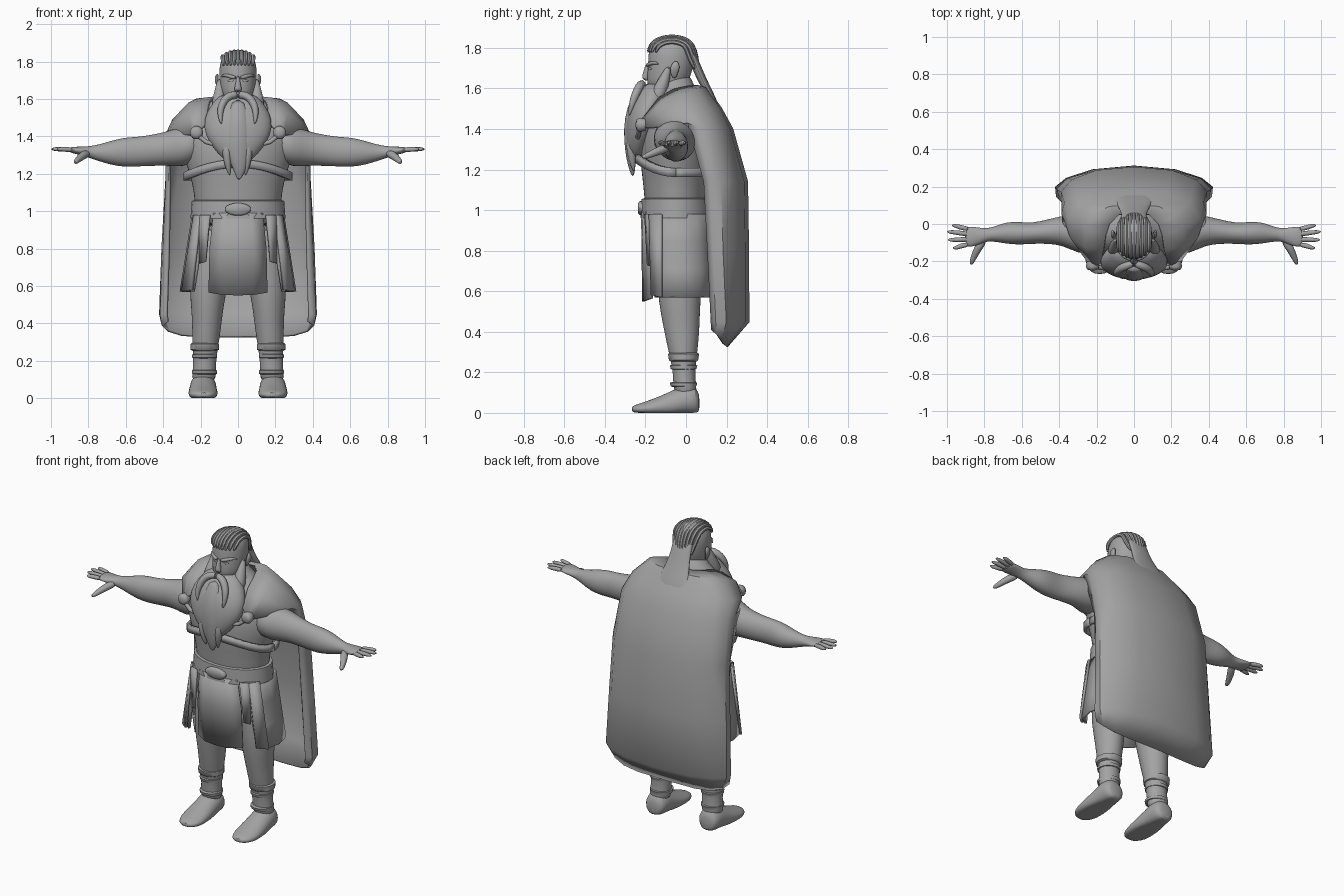
import bpy, bmesh, math
from mathutils import Vector

grey = bpy.data.materials.new("stone_grey")
grey.diffuse_color = (0.37, 0.37, 0.37, 1)


def finish(name, verts, faces, mirror=False, sub=0, thick=0, angle=50):
    me = bpy.data.meshes.new(name)
    me.from_pydata(verts, [], faces)
    bm = bmesh.new()
    bm.from_mesh(me)
    bmesh.ops.recalc_face_normals(bm, faces=bm.faces)
    bm.to_mesh(me)
    bm.free()
    ob = bpy.data.objects.new(name, me)
    bpy.context.collection.objects.link(ob)
    me.materials.append(grey)
    if mirror:
        ob.modifiers.new("mirror", 'MIRROR').merge_threshold = 0.002
    if thick:
        m = ob.modifiers.new("thickness", 'SOLIDIFY')
        m.thickness, m.offset = thick, 0
    if sub:
        m = ob.modifiers.new("smooth", 'SUBSURF')
        m.levels = m.render_levels = sub
    bpy.ops.object.select_all(action='DESELECT')
    bpy.context.view_layer.objects.active = ob
    ob.select_set(True)
    bpy.ops.object.shade_smooth_by_angle(angle=math.radians(angle))
    return ob


def skin(name, rings, **kw):
    """Closed loft through rings of equal point count, capped at both ends."""
    n = len(rings[0])
    verts = [p for r in rings for p in r]
    faces = [(i * n + j, i * n + (j + 1) % n, (i + 1) * n + (j + 1) % n, (i + 1) * n + j)
             for i in range(len(rings) - 1) for j in range(n)]
    faces += [tuple(range(n)), tuple(range(len(verts) - n, len(verts)))]
    return finish(name, verts, faces, **kw)


def loft(name, axis, secs, n=18, floor=None, **kw):
    """Ellipse sections (x, y, z, radius_a, radius_b) across one axis."""
    a, b = {'x': ((0, 1, 0), (0, 0, 1)), 'y': ((1, 0, 0), (0, 0, 1)), 'z': ((1, 0, 0), (0, 1, 0))}[axis]
    rings = []
    for x, y, z, ra, rb in secs:
        r = []
        for k in range(n):
            t = 2 * math.pi * k / n
            p = Vector((x, y, z)) + Vector(a) * ra * math.cos(t) + Vector(b) * rb * math.sin(t)
            if floor is not None:
                p.z = max(p.z, floor)
            r.append(p)
        rings.append(r)
    return skin(name, rings, **kw)


def tube(name, pts, ref=(0, 1, 0), flat=1.0, n=8, **kw):
    """Tapered tube along points (x, y, z, radius)."""
    P = [Vector(p[:3]) for p in pts]
    rings = []
    for i, p in enumerate(P):
        d = (P[min(i + 1, len(P) - 1)] - P[max(i - 1, 0)]).normalized()
        s = d.cross(Vector(ref)).normalized()
        u = s.cross(d)
        rings.append([p + pts[i][3] * (s * math.cos(2 * math.pi * k / n) + u * flat * math.sin(2 * math.pi * k / n))
                      for k in range(n)])
    return skin(name, rings, **kw)


def sheet(name, rows, **kw):
    n = len(rows[0])
    faces = [(i * n + j, i * n + j + 1, (i + 1) * n + j + 1, (i + 1) * n + j)
             for i in range(len(rows) - 1) for j in range(n - 1)]
    return finish(name, [p for r in rows for p in r], faces, **kw)


# Torso and neck
loft("torso", 'z', [(0, -.045, .9, .22, .15), (0, -.05, 1.05, .232, .155), (0, -.05, 1.15, .245, .165),
                    (0, -.05, 1.25, .28, .178), (0, -.05, 1.36, .305, .175), (0, -.045, 1.46, .29, .15),
                    (0, -.04, 1.54, .21, .12), (0, -.05, 1.62, .09, .085), (0, -.06, 1.68, .075, .08)], n=24, sub=1)

# Arms and hands
loft("arm", 'x', [(.2, -.06, 1.36, .11, .1), (.3, -.05, 1.345, .11, .11), (.38, -.035, 1.335, .08, .092),
                  (.46, -.04, 1.325, .066, .084), (.54, -.05, 1.318, .056, .08), (.61, -.05, 1.315, .062, .08),
                  (.68, -.047, 1.312, .06, .065), (.74, -.053, 1.312, .042, .046), (.785, -.058, 1.315, .034, .034),
                  (.82, -.064, 1.32, .044, .026), (.87, -.068, 1.326, .056, .019), (.905, -.07, 1.328, .053, .014)],
     mirror=True, sub=1)
for i, (y0, y1, x1) in enumerate([(-.028, -.008, .975), (-.055, -.042, 1.0), (-.082, -.085, .995), (-.108, -.128, .97)]):
    tube("finger_%d" % (i + 1), [(.88, y0, 1.328, .015), (.93, (y0 + y1) / 2, 1.331, .014),
                                 (x1 - .02, y1, 1.332, .012), (x1, y1, 1.332, .005)],
         ref=(0, 0, 1), mirror=True, sub=1)
tube("thumb", [(.80, -.08, 1.312, .024), (.835, -.13, 1.295, .024), (.856, -.175, 1.275, .018),
               (.868, -.205, 1.263, .014), (.872, -.218, 1.26, .005)], ref=(0, 0, 1), mirror=True, sub=1)

# Legs, shin wraps and shoes
loft("leg", 'z', [(.115, -.03, .95, .11, .12), (.145, -.03, .7, .115, .115), (.163, -.033, .55, .096, .105),
                  (.165, -.022, .42, .08, .09), (.172, -.016, .32, .075, .076), (.177, -.01, .22, .062, .056),
                  (.18, -.008, .15, .062, .056), (.184, 0, .08, .07, .06)], mirror=True, sub=1)
for z, r, h in [(.275, .076, .022), (.225, .067, .012), (.14, .067, .012)]:
    loft("shin_wrap", 'z', [(.178, -.012, z - h, r - .012, r - .012), (.178, -.012, z - h * .7, r, r - .003),
                            (.178, -.012, z + h * .7, r, r + .002), (.178, -.012, z + h, r - .012, r - .008)], mirror=True)
loft("shoe", 'y', [(.186, .068, .045, .04, .04), (.186, .05, .06, .066, .07), (.186, 0, .065, .072, .075),
                   (.187, -.06, .04, .074, .075), (.187, -.13, .03, .08, .052), (.187, -.2, .02, .078, .036),
                   (.185, -.25, .018, .055, .022), (.183, -.268, .018, .025, .012)], floor=0.0, mirror=True, sub=1)

# Skirt, front panel and hanging straps
top = [(.17, -.18), (.22, -.13), (.24, -.04), (.225, .05), (.13, .11), (0, .125)]
low = [(.235, -.15), (.285, -.115), (.305, -.03), (.28, .07), (.16, .125), (0, .135)]
rows = [[(a[0] + (b[0] - a[0]) * t, a[1] + (b[1] - a[1]) * t, .98 - .41 * t) for a, b in zip(top, low)]
        for t in (0, .33, .66, 1)]
sheet("skirt", rows, mirror=True, thick=.014)
sheet("front_panel", [[(0, -.215, .99), (.07, -.212, .99), (.13, -.19, .99)],
                      [(0, -.212, .8), (.08, -.207, .8), (.15, -.178, .8)],
                      [(0, -.21, .55), (.08, -.205, .552), (.155, -.17, .565)]], mirror=True, thick=.014)
sheet("hanging_strap", [[(.15, -.2, .98), (.205, -.175, .98)], [(.172, -.187, .73), (.205, -.165, .72)]],
      mirror=True, thick=.014)
sheet("side_strap", [[(.2, -.18, .98), (.235, -.12, .98)], [(.245, -.17, .58), (.3, -.12, .57)]],
      mirror=True, thick=.014)

# Belt and buckle
loft("belt", 'z', [(0, -.047, .96, .235, .16), (0, -.047, .962, .254, .178), (0, -.047, 1.055, .247, .172),
                   (0, -.047, 1.06, .23, .155)], n=28, angle=35)
loft("buckle", 'y', [(0, -.2, 1.01, .07, .034), (0, -.228, 1.01, .07, .034), (0, -.237, 1.01, .058, .024)], n=20)

# Chest strap, rising toward the middle of the front
for k, h in enumerate((0.0,)):
    rows = [[], []]
    for j in range(33):
        t = 2 * math.pi * j / 32
        z = 1.185 + .07 * max(0, -math.sin(t)) ** 2
        for r, dz in zip(rows, (-.022, .022)):
            r.append((.283 * math.cos(t), -.05 + .192 * math.sin(t), z + dz))
    sheet("chest_strap", rows, thick=.018)

# Cape: half profile rows from back centre to front edge, collar down to hem
cape = [
    [(0, .05, 1.61), (.08, .05, 1.61), (.13, 0, 1.605), (.15, -.06, 1.59), (.16, -.13, 1.55), (.175, -.2, 1.46)],
    [(0, .1, 1.6), (.13, .09, 1.6), (.22, .05, 1.595), (.26, -.02, 1.575), (.26, -.12, 1.525), (.21, -.225, 1.43)],
    [(0, .17, 1.5), (.17, .16, 1.5), (.29, .11, 1.5), (.345, .03, 1.485), (.335, -.07, 1.465), (.24, -.205, 1.405)],
    [(0, .225, 1.4), (.18, .21, 1.4), (.31, .17, 1.4), (.365, .11, 1.4), (.38, .06, 1.41), (.375, .01, 1.43)],
    [(0, .298, 1.14), (.2, .28, 1.14), (.33, .23, 1.14), (.383, .17, 1.14), (.38, .12, 1.14), (.365, .09, 1.14)],
    [(0, .303, .8), (.2, .285, .8), (.345, .24, .8), (.402, .18, .8), (.395, .135, .8), (.37, .11, .8)],
    [(0, .305, .45), (.22, .285, .45), (.36, .24, .45), (.415, .195, .45), (.41, .15, .45), (.38, .128, .45)],
    [(0, .2, .33), (.2, .195, .33), (.3, .185, .338), (.37, .17, .36), (.4, .15, .39), (.375, .13, .41)]]
sheet("cape", cape, mirror=True, thick=.016, angle=40)
loft("cape_clasp", 'y', [(.222, -.2, 1.42, .03, .03), (.222, -.228, 1.42, .036, .036), (.222, -.243, 1.42, .028, .028),
                         (.222, -.248, 1.42, .012, .012)], n=14, mirror=True)
tube("clasp_cord", [(.222, -.225, 1.41, .012), (.17, -.235, 1.37, .012), (.1, -.24, 1.35, .012)], mirror=True)

# Head, face and ears
loft("head", 'z', [(0, -.09, 1.58, .07, .08), (0, -.095, 1.62, .09, .1), (0, -.08, 1.68, .1, .112),
                   (0, -.072, 1.74, .102, .115), (0, -.072, 1.79, .098, .114), (0, -.068, 1.83, .08, .098),
                   (0, -.062, 1.855, .045, .06), (0, -.06, 1.862, .015, .02)], n=20, sub=1)
loft("nose", 'z', [(0, -.19, 1.725, .009, .008), (0, -.195, 1.69, .012, .014), (0, -.2, 1.66, .02, .018),
                   (0, -.2, 1.648, .022, .016), (0, -.193, 1.638, .012, .008)], n=10, sub=1)
tube("brow", [(.008, -.19, 1.712, .01), (.04, -.184, 1.72, .012), (.075, -.155, 1.73, .009), (.09, -.135, 1.718, .004)],
     mirror=True, sub=1)
tube("eye", [(.02, -.182, 1.697, .004), (.038, -.178, 1.698, .009), (.058, -.164, 1.698, .004)], mirror=True, sub=1)
tube("ear", [(.1, -.055, 1.65, .01), (.108, -.06, 1.675, .02), (.114, -.055, 1.7, .026), (.114, -.05, 1.72, .02),
             (.108, -.05, 1.735, .008)], ref=(1, 0, 0), flat=.5, mirror=True, sub=1)

# Combed hair strands and the tail down the back
for i in range(9):
    t = (i - 4) / 4
    c = math.sqrt(1 - .55 * t * t)
    pts = [(.075 * t, -.072 - .118 * c, 1.775, .007)]
    for k in range(1, 8):
        a = math.pi * k / 8
        pts.append((.082 * t, -.07 - .114 * c * math.cos(a), 1.775 + .082 * c * math.sin(a) ** .8, .0125))
    pts += [(.07 * t, -.07 + .122 * c, 1.76, .0125), (.058 * t, .02 + .04 * c, 1.69, .011)]
    tube("hair_strand", pts, ref=(1, 0, 0), n=6, sub=1)
loft("hair_tail", 'z', [(0, .15, 1.495, .09, .008), (0, .15, 1.51, .106, .016), (0, .118, 1.57, .098, .022),
                        (0, .08, 1.64, .08, .025), (0, .05, 1.71, .066, .025), (0, .028, 1.77, .07, .022),
                        (0, 0, 1.82, .055, .015)], n=16, sub=1)

# Beard with side whiskers, centre lock and moustache
loft("beard", 'z', [(0, -.245, 1.25, .05, .03), (0, -.24, 1.3, .1, .055), (0, -.225, 1.37, .16, .075),
                    (0, -.21, 1.45, .188, .085), (0, -.18, 1.53, .172, .095), (0, -.155, 1.59, .125, .075),
                    (0, -.14, 1.63, .095, .06)], n=24, sub=1)
tube("side_whisker", [(.098, -.085, 1.71, .012), (.098, -.1, 1.66, .026), (.1, -.125, 1.6, .04), (.11, -.15, 1.53, .04)],
     mirror=True, sub=1)
loft("centre_lock", 'z', [(.005, -.262, 1.165, .008, .006), (.01, -.268, 1.22, .035, .02), (0, -.275, 1.3, .06, .028),
                          (0, -.275, 1.4, .066, .034), (0, -.262, 1.5, .058, .034), (0, -.228, 1.6, .035, .02)], n=14, sub=1)
for x in (-.062, .055):
    tube("beard_tip", [(x, -.27, 1.36, .03), (x * .95, -.27, 1.28, .025), (x * .8, -.262, 1.22, .014),
                       (x * .7, -.255, 1.19, .004)], sub=1)
tube("moustache", [(.0, -.212, 1.622, .02), (.04, -.222, 1.622, .024), (.075, -.238, 1.595, .024),
                   (.094, -.258, 1.55, .021), (.096, -.272, 1.5, .014), (.088, -.28, 1.465, .004)],
     mirror=True, sub=1)
